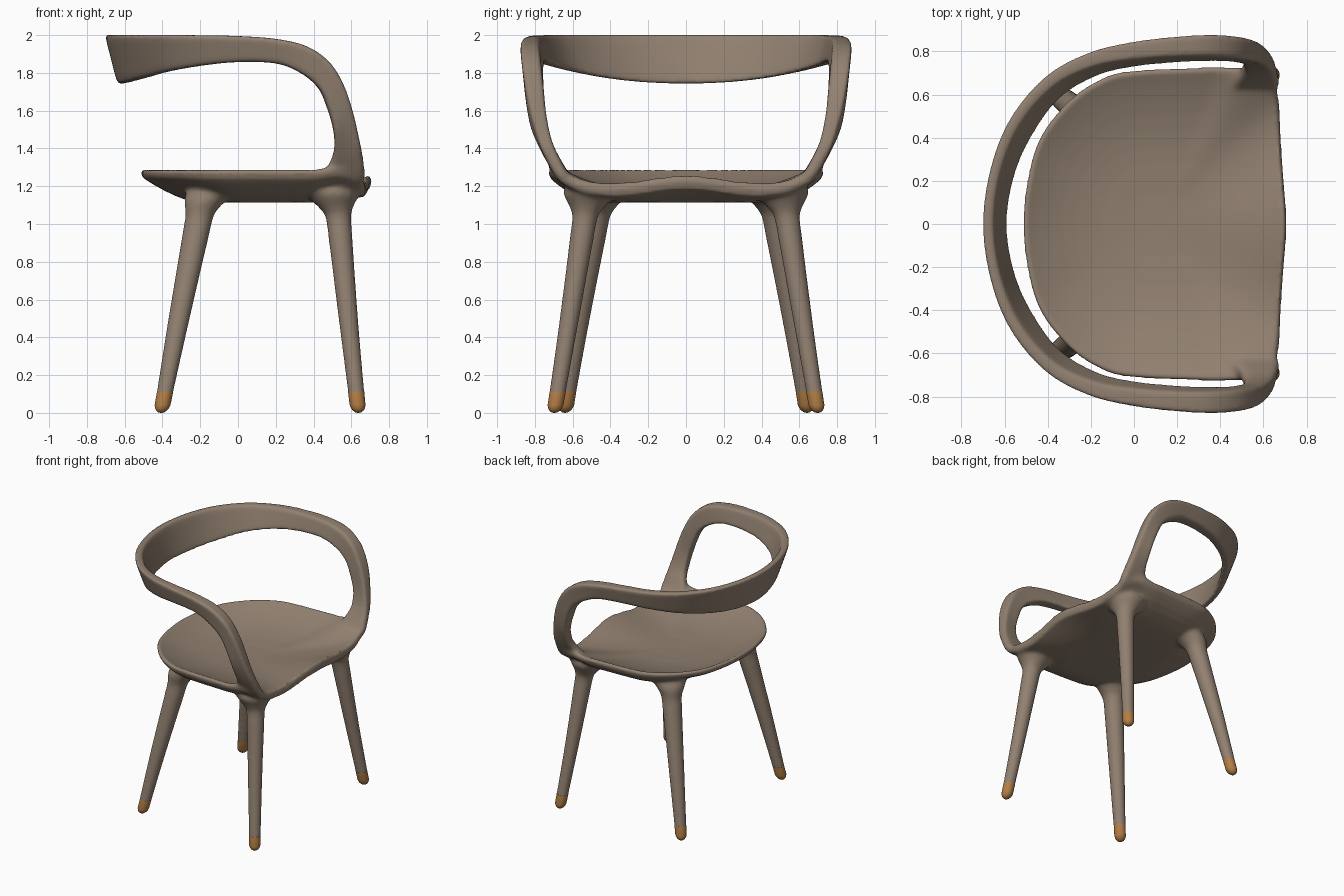
import bpy, bmesh, math
from mathutils import Vector

if "Cube" in bpy.data.objects:
    bpy.data.objects.remove(bpy.data.objects["Cube"])


def material(name, rgb):
    m = bpy.data.materials.new(name)
    m.diffuse_color = (*rgb, 1)
    m.use_nodes = True
    m.node_tree.nodes["Principled BSDF"].inputs["Base Color"].default_value = m.diffuse_color
    return m


WOOD = material("taupe wood", (0.285, 0.218, 0.163))
TIP = material("amber foot", (0.45, 0.21, 0.06))


def spline(pts, n, closed=False):
    """Catmull-Rom through points of any dimension."""
    out, c = [], len(pts)
    for i in range(c if closed else c - 1):
        idx = [(i + k) % c if closed else min(max(i + k, 0), c - 1) for k in (-1, 0, 1, 2)]
        p = [pts[k] for k in idx]
        for s in range(n):
            t = s / n
            out.append([0.5 * (2 * b + (d - a) * t + (2 * a - 5 * b + 4 * d - e) * t * t
                               + (3 * b - a - 3 * d + e) * t ** 3) for a, b, d, e in zip(*p)])
    if not closed:
        out.append(list(pts[-1]))
    return out


def loft(bm, rings):
    """Skin closed rings of points and cap both ends."""
    part = bmesh.new()
    vs = [[part.verts.new(p) for p in r] for r in rings]
    n = len(vs[0])
    for a, b in zip(vs, vs[1:]):
        for i in range(n):
            part.faces.new((a[i], a[(i + 1) % n], b[(i + 1) % n], b[i]))
    part.faces.new(vs[0])
    part.faces.new(vs[-1])
    bmesh.ops.recalc_face_normals(part, faces=part.faces)
    tmp = bpy.data.meshes.new("tmp")
    part.to_mesh(tmp)
    part.free()
    bm.from_mesh(tmp)
    bpy.data.meshes.remove(tmp)


def make(bm, name, mat):
    me = bpy.data.meshes.new(name)
    bm.to_mesh(me)
    bm.free()
    me.materials.append(mat)
    ob = bpy.data.objects.new(name, me)
    bpy.context.collection.objects.link(ob)
    return ob


def smooth01(a, b, x):
    t = min(max((x - a) / (b - a), 0), 1)
    return t * t * (3 - 2 * t)


frame = bmesh.new()

# Seat: dished top, bowl-like underside, raised rim, wavy front lip, corners rising to the arms
half = [(-.515, 0), (-.492, .22), (-.432, .41), (-.295, .58), (-.14, .68), (0, .712), (.3, .726),
        (.5, .73), (.61, .70), (.66, .65), (.676, .54), (.682, .38), (.695, .2), (.708, 0)]
outline = spline(half + [(x, -y) for x, y in half[-2:0:-1]], 6, True)
CX = 0.1


def seat_ring(r, side):
    ring = []
    for x, y in outline:
        f = smooth01(.38, .62, x)
        lip = 1.22 + (.043 * math.cos(math.pi * y / .8) ** 2 if abs(y) < .4
                      else .12 * ((abs(y) - .4) / .33) ** 2.5)
        top = 1.297 * (1 - f) + lip * f
        low = top - (.045 + .028 * f)
        if side > 0:
            z = 1.165 + (top - 1.165) * r ** 2.7
        elif side < 0:
            bulge = 1.5 + 1.1 * smooth01(-.45, .0, x) * (1 - f)
            z = 1.113 + (low - 1.113) * max(0, (r - .5) / .5) ** bulge
        else:
            z = (top + low) / 2
        ring.append((CX + (x - CX) * r, y * r, z))
    return ring


steps = [.03, .2, .4, .5, .6, .7, .8, .88, .94, .98]
loft(frame, [seat_ring(r, -1) for r in steps] + [seat_ring(1, 0)]
     + [seat_ring(r, 1) for r in reversed(steps)])

# Back rail and arms: one band (upper edge, lower edge, outward normal, thickness)
arm = [
    (-.678, 0, 2.002, -.612, 0, 1.743, -1, 0, 0, .055),
    (-.645, .25, 2.002, -.574, .235, 1.752, -.96, .27, 0, .055),
    (-.553, .478, 2.002, -.487, .432, 1.775, -.82, .57, 0, .06),
    (-.392, .664, 2.001, -.357, .607, 1.81, -.6, .8, 0, .065),
    (-.2, .764, 1.999, -.18, .718, 1.84, -.34, .94, 0, .075),
    (0, .806, 1.995, 0, .768, 1.857, -.14, .99, 0, .087),
    (.2, .825, 1.98, .2, .793, 1.85, -.03, 1, 0, .097),
    (.36, .829, 1.942, .33, .803, 1.80, .03, 1, 0, .104),
    (.478, .820, 1.862, .425, .803, 1.72, .08, 1, 0, .104),
    (.553, .805, 1.745, .475, .795, 1.61, .12, .99, 0, .10),
    (.605, .783, 1.60, .505, .78, 1.50, .12, .98, -.1, .086),
    (.641, .748, 1.45, .51, .745, 1.41, .08, .96, -.2, .072),
    (.665, .70, 1.335, .49, .70, 1.335, 0, .86, -.5, .07),
    (.67, .64, 1.24, .45, .635, 1.24, 0, .6, -.8, .065),
    (.62, .55, 1.183, .48, .55, 1.17, 0, .3, -.95, .035),
]
flip = [1, -1, 1, 1, -1, 1, 1, -1, 1, 1]
stations = [tuple(a * b for a, b in zip(s, flip)) for s in arm[:0:-1]] + arm


def rounded(t, e=.3):
    return math.copysign(abs(t) ** e, t)


rings = []
for s in spline(stations, 6):
    up, low, n = Vector(s[0:3]), Vector(s[3:6]), Vector(s[6:9]).normalized()
    rings.append([(up + low) / 2 + (up - low) / 2 * rounded(math.sin(a)) + n * s[9] / 2 * rounded(math.cos(a))
                  for a in (2 * math.pi * k / 40 for k in range(40))])
loft(frame, rings)

# Legs: tapered, flaring into the underside (x, y, z, radius)
front_leg = [(.630, .686, .07, .042), (.584, .617, .5, .051), (.535, .54, 1.0, .066),
             (.523, .527, 1.07, .082), (.51, .517, 1.115, .112), (.505, .512, 1.155, .138),
             (.50, .51, 1.18, .14)]
rear_leg = [(-.394, .63, .07, .042), (-.312, .565, .5, .056), (-.212, .482, 1.0, .073),
            (-.196, .468, 1.07, .085), (-.178, .452, 1.115, .107), (-.155, .432, 1.15, .125),
            (-.14, .42, 1.18, .125)]
foot = [(0, .003), (.003, .016), (.012, .028), (.025, .037), (.042, .042), (.113, .043)]


def circle(x, y, z, r):
    return [(x + r * math.cos(a), y + r * math.sin(a), z)
            for a in (2 * math.pi * k / 32 for k in range(32))]


for name, leg in (("front", front_leg), ("rear", rear_leg)):
    for side, s in (("left", 1), ("right", -1)):
        loft(frame, [circle(x, y * s, z, r) for x, y, z, r in spline(leg, 5)])
        # Foot tips follow the slope of the leg
        (x0, y0, z0, _), (x1, y1, z1, _) = leg[0], leg[1]
        bm = bmesh.new()
        loft(bm, [circle(x0 + (x1 - x0) * (z - z0) / (z1 - z0),
                         s * (y0 + (y1 - y0) * (z - z0) / (z1 - z0)), z, r) for z, r in foot])
        ob = make(bm, f"{name}_{side}_foot", TIP)
        bpy.context.view_layer.objects.active = ob
        ob.select_set(True)
        bpy.ops.object.shade_smooth_by_angle(angle=math.radians(50))
        ob.select_set(False)

# Fuse seat, arms and legs into one flowing wooden frame
ob = make(frame, "chair_frame", WOOD)
bpy.context.view_layer.objects.active = ob
ob.select_set(True)
rm = ob.modifiers.new("fuse", 'REMESH')
rm.mode = 'VOXEL'
rm.voxel_size = .0105
rm.use_smooth_shade = True
bpy.ops.object.modifier_apply(modifier="fuse")

# Blend strongly around the joints, lightly elsewhere
joints = [Vector((x, y * s, z)) for s in (1, -1)
          for x, y, z in ((.5, .51, 1.12), (-.17, .45, 1.13), (.56, .66, 1.26))]
group = ob.vertex_groups.new(name="joints")
for v in ob.data.vertices:
    w = 1 - smooth01(.12, .22, min((v.co - j).length for j in joints))
    if w > 0:
        group.add([v.index], w, 'REPLACE')
for name, count, vg in (("blend", 30, "joints"), ("soften", 4, "")):
    sm = ob.modifiers.new(name, 'SMOOTH')
    sm.factor = .5
    sm.iterations = count
    sm.vertex_group = vg
    bpy.ops.object.modifier_apply(modifier=name)
